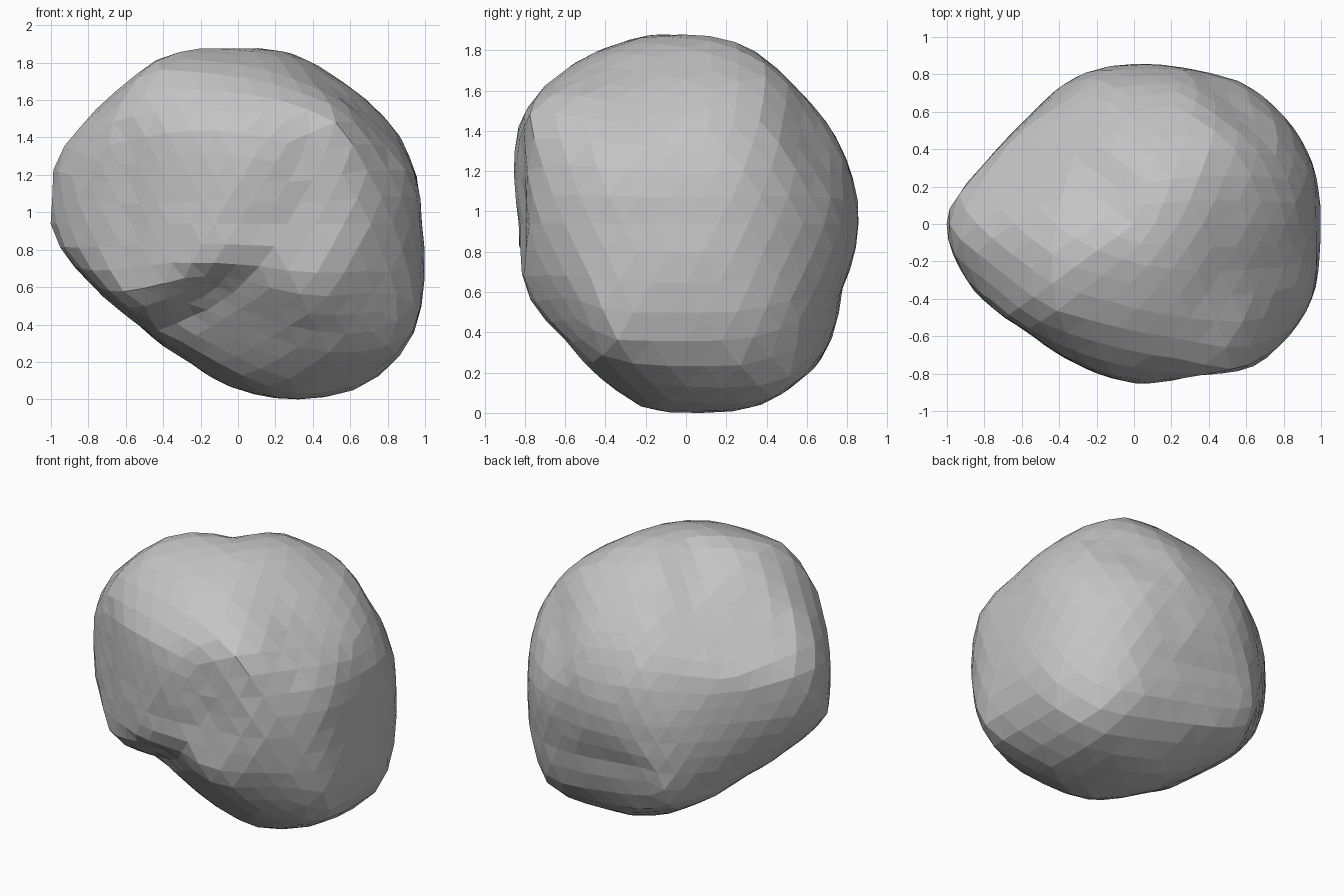
import bpy
import bmesh
from math import atan2, cos, exp, hypot, pi, radians, sin
from mathutils import Vector, noise

default_cube = bpy.data.objects.get("Cube")
if default_cube:
    bpy.data.objects.remove(default_cube, do_unlink=True)

# Outlines of the boulder: azimuth, elevation, radii (hundredths) around the circle
OUTLINES = [
    (-90, 0, "98 98 100 96 95 99 99 104 101 86 77 77 88 101 114 107"),
    (0, 0, "86 85 86 93 95 95 99 94 83 85 83 97 95 97 95 83"),
    (-90, 90, "100 100 100 88 86 84 84 86 102 92 80 80 85 87 104 103"),
    (-45, 30, "98 88 91 90 80 95 98 97 89 87 68 77 96 108 115 106"),
    (135, 30, "90 92 96 98 97 95 98 98 98 105 108 93 84 75 78 90"),
    (45, -30, "80 81 86 87 97 96 94 103 101 97 93 85 76 76 82 82"),
]

# Flat break across the upper back: facing and distance from the centre
BREAK_FACING = Vector((-0.54, 0.54, 0.65)).normalized()
BREAK_DISTANCE = 0.79

# Hollows (positive depth) and ledges (negative): direction, depth, angular width
HOLLOWS = [
    (Vector((-0.2, -0.65, -0.25)), 0.015, 0.2),
    (Vector((0.3, -0.72, 0.05)), 0.02, 0.3),
    (Vector((0.3, -0.75, -0.35)), -0.025, 0.2),
    (Vector((0.5, 0.65, -0.35)), 0.05, 0.25),
    (Vector((0.4, -0.25, 0.7)), 0.04, 0.3),
]
SHARPNESS = 60
# Makes up for the rounding of the edges
ROUNDING_ALLOWANCE = 1.008


def make_material(name, colour):
    material = bpy.data.materials.new(name)
    material.use_nodes = True
    material.diffuse_color = colour
    material.node_tree.nodes["Principled BSDF"].inputs["Base Color"].default_value = colour
    return material


def make_outline(azimuth, elevation, radii):
    az, el = radians(azimuth), radians(elevation)
    right = Vector((-sin(az), cos(az), 0))
    up = Vector((-cos(az) * sin(el), -sin(az) * sin(el), cos(el)))
    return right, up, [int(r) / 100 for r in radii.split()]


def outline_limit(direction, right, up, radii):
    """Inverse of how far the surface may reach inside one outline."""
    u, v = direction.dot(right), direction.dot(up)
    position = (atan2(v, u) / (2 * pi) % 1) * len(radii)
    index = int(position)
    blend = position - index
    first = radii[index % len(radii)]
    second = radii[(index + 1) % len(radii)]
    return hypot(u, v) / (first + (second - first) * blend)


def surface_radius(direction, outlines):
    limits = [outline_limit(direction, *outline) for outline in outlines]
    limits.append(max(0, direction.dot(BREAK_FACING)) / BREAK_DISTANCE)
    total = sum(limit ** SHARPNESS for limit in limits)
    radius = ROUNDING_ALLOWANCE * total ** (-1 / SHARPNESS)
    for centre, depth, width in HOLLOWS:
        radius -= depth * exp(-(direction.angle(centre) / width) ** 2)
    # Chipped facets
    return radius + 0.007 * noise.noise(direction * 7)


# Boulder body
outlines = [make_outline(*entry) for entry in OUTLINES]
bm = bmesh.new()
bmesh.ops.create_icosphere(bm, subdivisions=4, radius=1)
for vert in bm.verts:
    direction = vert.co.normalized()
    vert.co = direction * surface_radius(direction, outlines)

# Soften stray spikes, then rest the boulder on the ground
bmesh.ops.smooth_vert(bm, verts=bm.verts, factor=0.15,
                      use_axis_x=True, use_axis_y=True, use_axis_z=True)
lowest = min(vert.co.z for vert in bm.verts)
bmesh.ops.translate(bm, verts=bm.verts, vec=(0, 0, -lowest))

mesh = bpy.data.meshes.new("boulder")
bm.to_mesh(mesh)
bm.free()
mesh.materials.append(make_material("stone grey", (0.55, 0.55, 0.55, 1)))
boulder = bpy.data.objects.new("boulder", mesh)
bpy.context.collection.objects.link(boulder)
